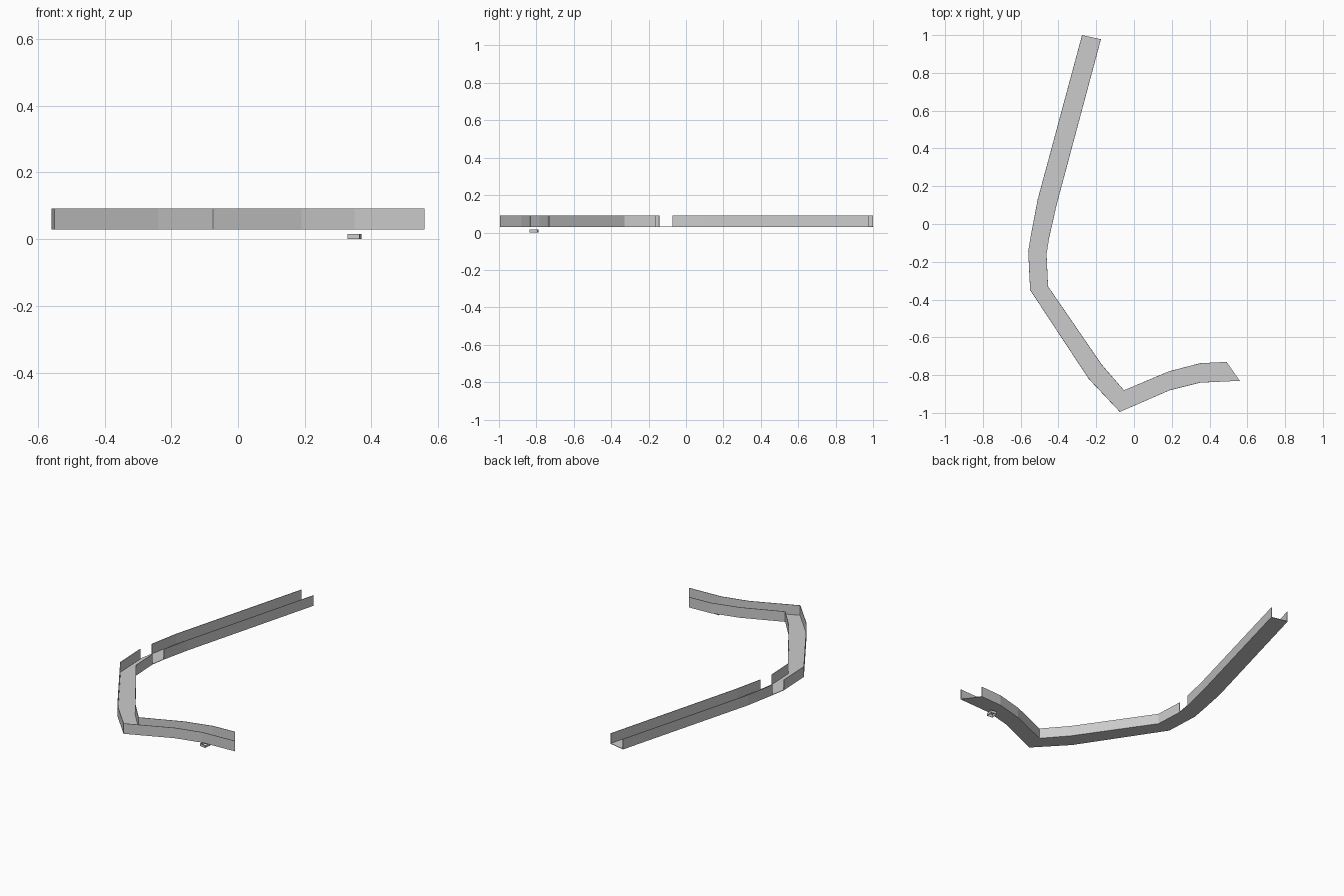
import bpy, bmesh, math
from mathutils import Vector, Matrix

if "Cube" in bpy.data.objects:
    bpy.data.objects.remove(bpy.data.objects["Cube"])

grey = bpy.data.materials.new("plain grey")
grey.diffuse_color = (0.6, 0.6, 0.6, 1)
grey.use_nodes = True
grey.node_tree.nodes["Principled BSDF"].inputs["Base Color"].default_value = grey.diffuse_color

BASE, TOP, T = 0.029, 0.092, 0.003

# Matching plan outlines of the two sides of the channel, far end to near end
OUTER = [(-0.275, 1.0), (-0.51, 0.13), (-0.545, -0.055), (-0.56, -0.143), (-0.55, -0.35),
         (-0.24, -0.82), (-0.075, -0.995), (0.19, -0.88), (0.35, -0.84), (0.56, -0.83)]
INNER = [(-0.175, 0.978), (-0.41, 0.10), (-0.449, -0.073), (-0.463, -0.16), (-0.455, -0.33),
         (-0.17, -0.745), (-0.053, -0.88), (0.185, -0.78), (0.35, -0.737), (0.49, -0.73)]
GAP = 2  # index of the span that has floor but no walls


def strip(name, a, b, z0, z1):
    """Solid strip between two matching plan paths."""
    bm = bmesh.new()
    rings = []
    for p, q in zip(a, b):
        rings.append([bm.verts.new((x, y, z)) for (x, y), z in
                      ((p, z0), (q, z0), (q, z1), (p, z1))])
    for r, s in zip(rings, rings[1:]):
        for i in range(4):
            j = (i + 1) % 4
            bm.faces.new((r[i], r[j], s[j], s[i]))
    bm.faces.new(rings[0])
    bm.faces.new(rings[-1])
    bmesh.ops.recalc_face_normals(bm, faces=bm.faces)
    me = bpy.data.meshes.new(name)
    bm.to_mesh(me)
    bm.free()
    me.materials.append(grey)
    ob = bpy.data.objects.new(name, me)
    bpy.context.collection.objects.link(ob)
    return ob


def toward(path, other):
    """Path moved by the wall thickness toward the opposite side."""
    out = []
    for p, q in zip(path, other):
        p, q = Vector(p), Vector(q)
        out.append(tuple(p + (q - p).normalized() * T))
    return out


# Channel floor
strip("channel_floor", OUTER, INNER, BASE, BASE + T)

# Side walls, split at the opening
for side, path, other in (("outer", OUTER, INNER), ("inner", INNER, OUTER)):
    thick = toward(path, other)
    for part, s in (("long", slice(0, GAP + 1)), ("curved", slice(GAP + 1, None))):
        strip(f"{side}_wall_{part}", path[s], thick[s], BASE, TOP)

# Small open frame under the near end
rot = Matrix.Rotation(math.radians(-8), 2)
centre = Vector((0.349, -0.813))


def loop(w, d):
    pts = [(-w, -d), (w, -d), (w, d), (-w, d), (-w, -d)]
    return [tuple(centre + rot @ Vector(p)) for p in pts]


strip("under_frame", loop(0.018, 0.022), loop(0.016, 0.020), 0.0, 0.016)
